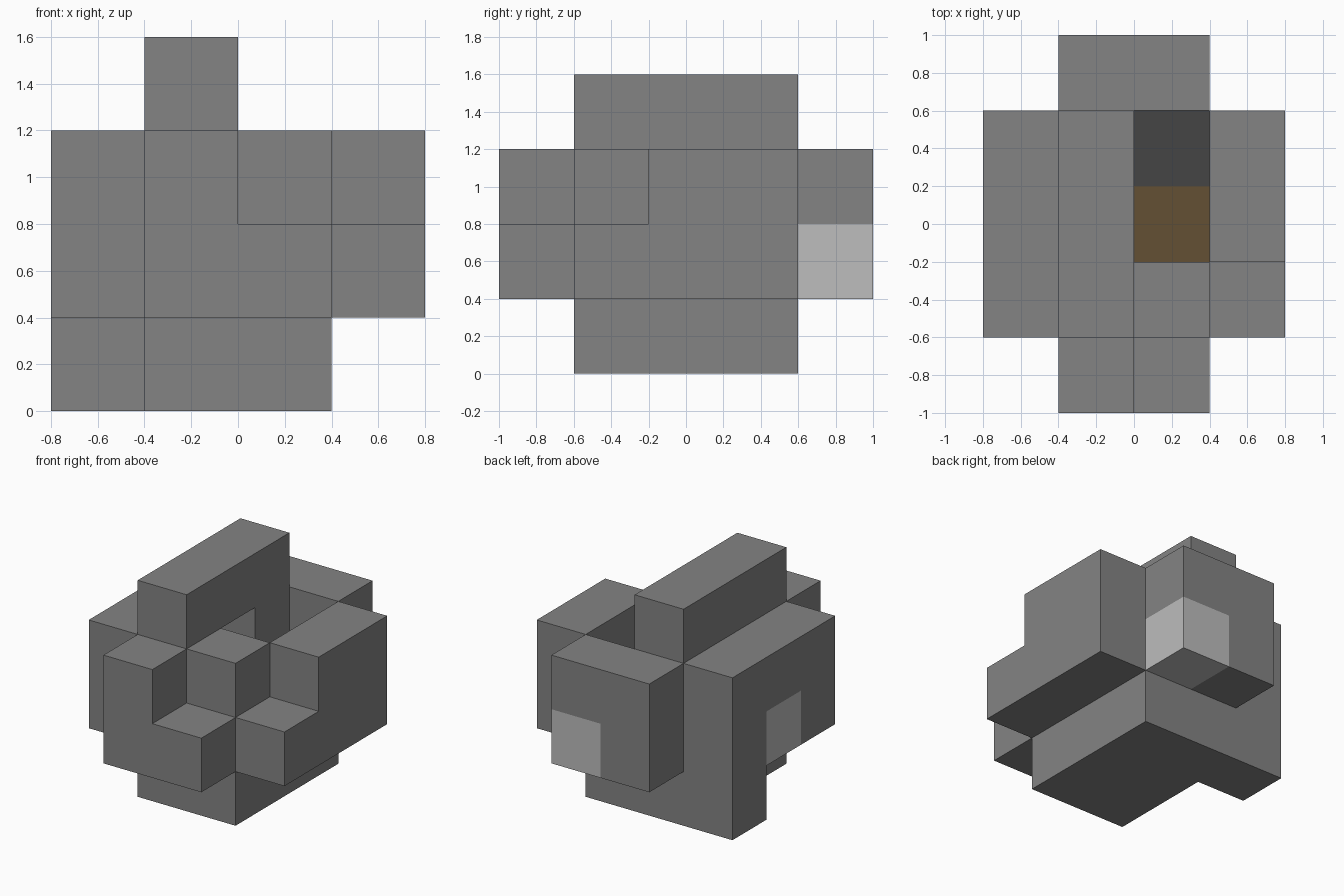
import bpy, bmesh
from itertools import product
from mathutils import Vector

cube = bpy.data.objects.get("Cube")
if cube:
    bpy.data.objects.remove(cube, do_unlink=True)

CELL = 0.4
CORNER = Vector((-0.8, -1.0, 0.0))


def make_material(name, rgb):
    mat = bpy.data.materials.new(name)
    mat.use_nodes = True
    mat.diffuse_color = (*rgb, 1)
    mat.node_tree.nodes["Principled BSDF"].inputs["Base Color"].default_value = (*rgb, 1)
    return mat


MATERIALS = [
    make_material("mid_grey", (0.23, 0.23, 0.23)),
    make_material("light_grey", (0.51, 0.51, 0.51)),
    make_material("dark_grey", (0.058, 0.058, 0.058)),
    make_material("brown", (0.127, 0.08, 0.033)),
]

# Each part is a list of blocks, given as low and high grid corners
PARTS = {
    "top_ridge": [((1, 1, 3), (2, 4, 4))],
    "base_block": [((1, 1, 0), (3, 4, 1)), ((0, 3, 0), (1, 4, 1))],
    "core": [((1, 1, 1), (3, 4, 2)), ((1, 1, 2), (3, 2, 3)), ((1, 3, 2), (2, 4, 3))],
    "right_slab": [((0, 1, 1), (1, 4, 3))],
    "left_slab": [((3, 1, 1), (4, 4, 2)), ((3, 2, 2), (4, 4, 3))],
    "front_block": [((1, 0, 1), (2, 1, 3)), ((2, 0, 1), (3, 1, 2))],
    "back_block": [((1, 4, 1), (3, 5, 3))],
}

# Cells that differ from the main grey
CELL_COLOURS = {(0, 2, 1): 1, (2, 4, 1): 1, (2, 3, 1): 2, (2, 2, 1): 3}


def block_cells(blocks):
    return {c for lo, hi in blocks for c in product(*map(range, lo, hi))}


cells = {name: block_cells(blocks) for name, blocks in PARTS.items()}
occupied = set().union(*cells.values())


def add_outer_faces(bm, cell):
    """Add the sides of a cell that touch no other cell."""
    for axis, side in product(range(3), (-1, 1)):
        step = [0, 0, 0]
        step[axis] = side
        if tuple(a + b for a, b in zip(cell, step)) in occupied:
            continue
        normal = Vector(step)
        u = Vector([float(k == (axis + 1) % 3) for k in range(3)])
        v = normal.cross(u)
        middle = Vector(cell) + Vector((0.5, 0.5, 0.5)) + normal / 2
        corners = [middle + (u * a + v * b) / 2
                   for a, b in ((-1, -1), (1, -1), (1, 1), (-1, 1))]
        face = bm.faces.new([bm.verts.new(CORNER + p * CELL) for p in corners])
        face.material_index = CELL_COLOURS.get(cell, 0)


for name in PARTS:
    bm = bmesh.new()
    for cell in sorted(cells[name]):
        add_outer_faces(bm, cell)
    bmesh.ops.remove_doubles(bm, verts=bm.verts, dist=0.001)
    mesh = bpy.data.meshes.new(name)
    bm.to_mesh(mesh)
    bm.free()
    for mat in MATERIALS:
        mesh.materials.append(mat)
    bpy.context.collection.objects.link(bpy.data.objects.new(name, mesh))
